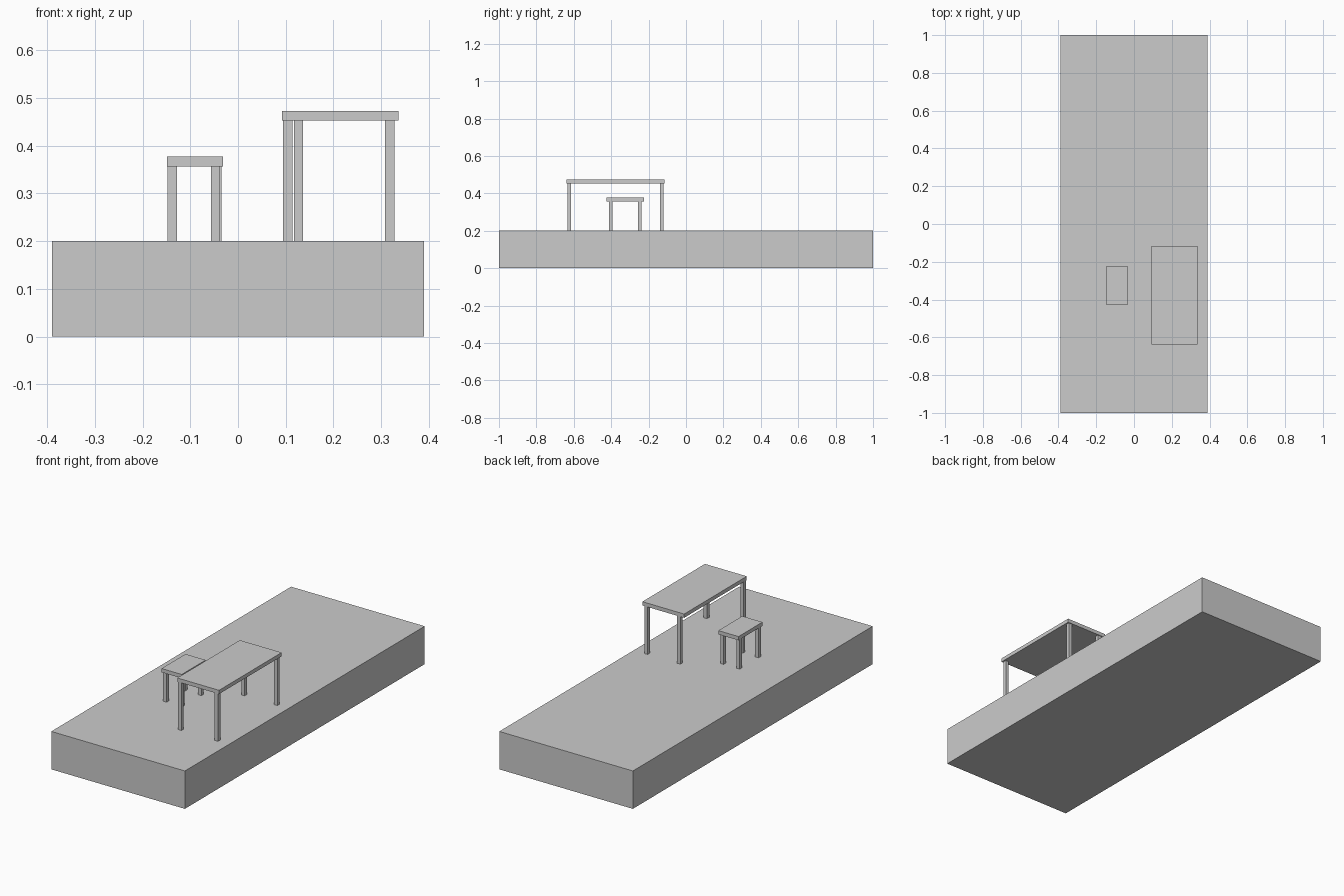
import bpy

default = bpy.data.objects.get("Cube")
if default:
    bpy.data.objects.remove(default, do_unlink=True)

# One plain grey for everything
grey = bpy.data.materials.new("plain grey")
grey.use_nodes = True
colour = (0.6, 0.6, 0.6, 1)
grey.diffuse_color = colour
grey.node_tree.nodes["Principled BSDF"].inputs["Base Color"].default_value = colour


def box(name, xs, ys, zs):
    """Box between the given limits on each axis."""
    spans = (xs, ys, zs)
    bpy.ops.mesh.primitive_cube_add(size=1, location=[sum(s) / 2 for s in spans])
    obj = bpy.context.object
    obj.name = name
    obj.scale = [s[1] - s[0] for s in spans]
    bpy.ops.object.transform_apply(location=False, rotation=False, scale=True)
    obj.data.materials.append(grey)
    return obj


FLOOR = 0.2
LEG = 0.0195      # leg width
SLAB = 0.02       # top thickness


def furniture(name, xs, ys, height, legs):
    """Slab top on square legs; legs maps a corner name to its centre."""
    box(name + "_top", xs, ys, (height - SLAB, height))
    h = LEG / 2
    for corner, (x, y) in legs.items():
        box(f"{name}_leg_{corner}", (x - h, x + h), (y - h, y + h),
            (FLOOR, height - SLAB))


# Platform
box("platform", (-0.39, 0.39), (-1, 1), (0, FLOOR))

# Table, with one back leg set inwards
furniture("table", (0.092, 0.336), (-0.638, -0.116), 0.473, {
    "front_right": (0.104, -0.625),
    "front_left": (0.318, -0.625),
    "back_right": (0.127, -0.13),
    "back_left": (0.318, -0.13),
})

# Stool
furniture("stool", (-0.149, -0.031), (-0.425, -0.225), 0.377, {
    "front_right": (-0.138, -0.403),
    "front_left": (-0.047, -0.403),
    "back_right": (-0.138, -0.247),
    "back_left": (-0.044, -0.247),
})
